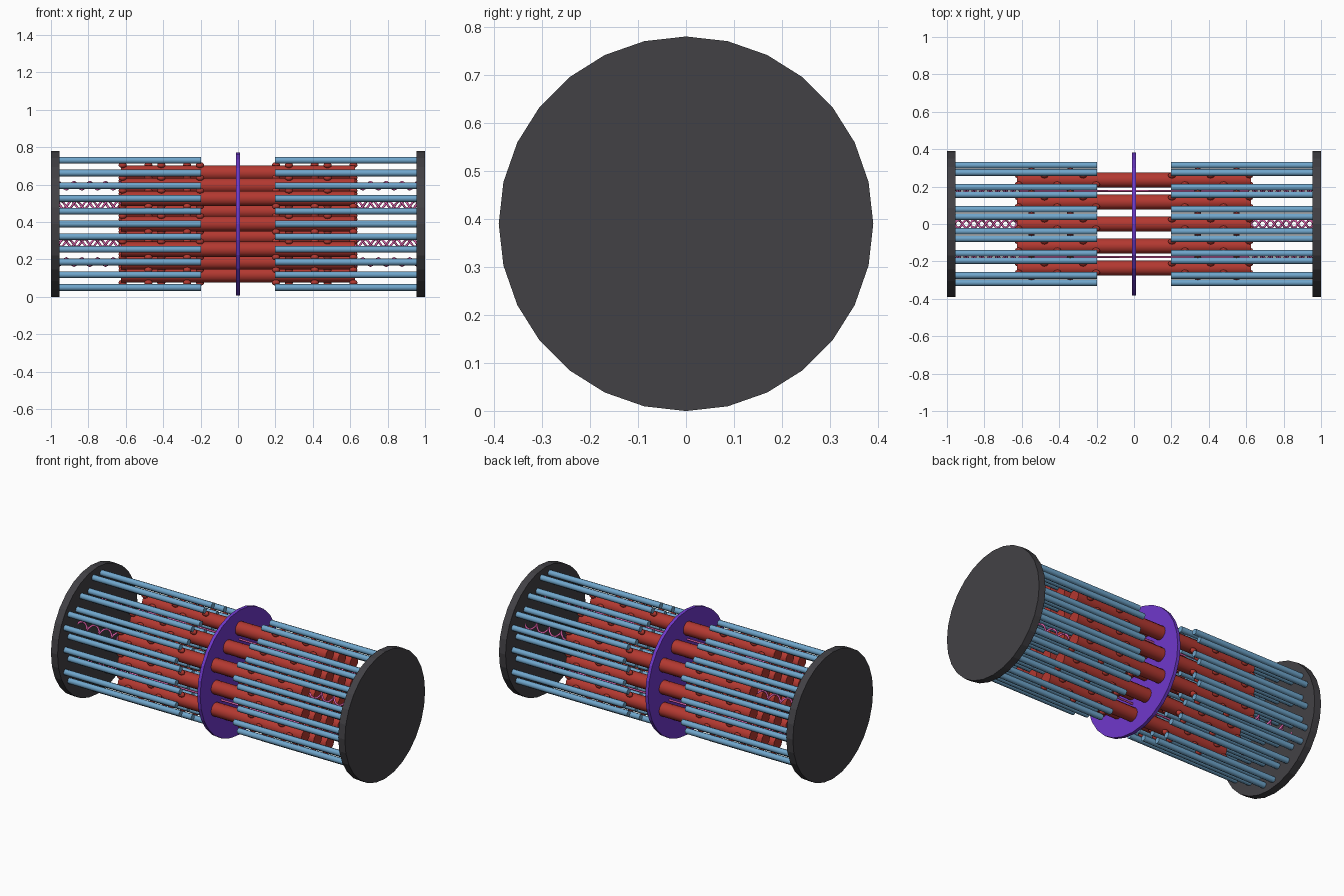
import bpy, bmesh, math
from mathutils import Matrix, Vector

if "Cube" in bpy.data.objects:
    bpy.data.objects.remove(bpy.data.objects["Cube"])

A = 0.136            # lattice spacing of thick rods
CZ = 0.39            # height of the long axis
TURN = Matrix.Rotation(math.pi / 2, 4, 'Y')


def material(name, rgb):
    m = bpy.data.materials.new(name)
    m.diffuse_color = (*rgb, 1)
    m.use_nodes = True
    m.node_tree.nodes["Principled BSDF"].inputs["Base Color"].default_value = m.diffuse_color
    return m


GREY = material("dark_grey", (0.055, 0.053, 0.06))
PURPLE = material("purple", (0.16, 0.04, 0.60))
RED = material("red", (0.45, 0.04, 0.03))
BLUE = material("blue", (0.16, 0.38, 0.60))
PINK = material("pink", (0.75, 0.12, 0.42))


def finish(bm, name, mat, smooth=True):
    me = bpy.data.meshes.new(name)
    bm.to_mesh(me)
    bm.free()
    me.materials.append(mat)
    ob = bpy.data.objects.new(name, me)
    bpy.context.collection.objects.link(ob)
    if smooth:
        bpy.ops.object.select_all(action='DESELECT')
        ob.select_set(True)
        bpy.context.view_layer.objects.active = ob
        bpy.ops.object.shade_smooth_by_angle(angle=math.radians(50))
    return ob


def rod(bm, x0, x1, y, z, r, sides):
    """Closed cylinder along x."""
    bmesh.ops.create_cone(bm, cap_ends=True, segments=sides, radius1=r, radius2=r, depth=x1 - x0,
                          matrix=Matrix.Translation(((x0 + x1) / 2, y, z)) @ TURN)


# End discs and middle disc
for name, x0, x1, r, mat in (("left_end_disc", -1, -0.955, 0.39, GREY),
                             ("right_end_disc", 0.955, 1, 0.39, GREY),
                             ("middle_disc", -0.01, 0.01, 0.382, PURPLE)):
    bm = bmesh.new()
    rod(bm, x0, x1, 0, CZ, r, 28)
    finish(bm, name, mat, smooth=False)

# Hexagonal lattice of 19 thick rods
centres = [((i * A * math.sqrt(3) / 2), CZ + A * (j + i / 2))
           for i in range(-2, 3) for j in range(-2, 3) if abs(i + j) <= 2]
bm = bmesh.new()
for y, z in centres:
    rod(bm, -0.625, 0.625, y, z, 0.041, 12)
finish(bm, "thick_rods", RED)

# Small heads spiralling in opposite pairs round each thick rod
bm = bmesh.new()
for y, z in centres:
    for k in range(7):
        for side in (-1, 1):
            x = side * (0.203 + 0.069 * k)
            base = 60 + 60 * k if side > 0 else 120 - 60 * k
            for flip in (0, 180):
                t = math.radians(base + flip)
                pos = Vector((x, y + 0.049 * math.cos(t), z + 0.049 * math.sin(t)))
                bmesh.ops.create_uvsphere(bm, u_segments=8, v_segments=6, radius=1,
                                          matrix=Matrix.Translation(pos) @ Matrix.Diagonal((0.022, 0.016, 0.016, 1)))
finish(bm, "rod_heads", RED)

# Thin rods at the six points round every thick rod, shared points merged
thin = set()
for y, z in centres:
    for k in range(6):
        t = math.radians(60 * k)
        thin.add((round(y + A / math.sqrt(3) * math.cos(t), 4), round(z + A / math.sqrt(3) * math.sin(t), 4)))
for name, x0, x1 in (("left_thin_rods", -0.96, -0.197), ("right_thin_rods", 0.197, 0.96)):
    bm = bmesh.new()
    for y, z in sorted(thin):
        rod(bm, x0, x1, y, z, 0.018, 8)
    finish(bm, name, BLUE)

# Six elastic strands: straight in the middle, coiled towards the end discs
for n in range(6):
    t = math.radians(30 + 60 * n)
    y, z = 1.5 * A * math.cos(t), CZ + 1.5 * A * math.sin(t)
    for side, label in ((-1, "left"), (1, "right")):
        pts = [(0, y, z), (side * 0.61, y, z)]
        for k in range(33):
            u = k / 32
            a = t + u * 4 * math.tau
            pts.append((side * (0.625 + 0.335 * u), y + 0.021 * math.cos(a), z + 0.021 * math.sin(a)))
        cu = bpy.data.curves.new(f"{label}_strand_{n + 1}", 'CURVE')
        cu.dimensions = '3D'
        cu.bevel_depth = 0.006
        cu.bevel_resolution = 1
        cu.use_fill_caps = True
        sp = cu.splines.new('POLY')
        sp.points.add(len(pts) - 1)
        for p, co in zip(sp.points, pts):
            p.co = (*co, 1)
        cu.materials.append(PINK)
        bpy.context.collection.objects.link(bpy.data.objects.new(cu.name, cu))
